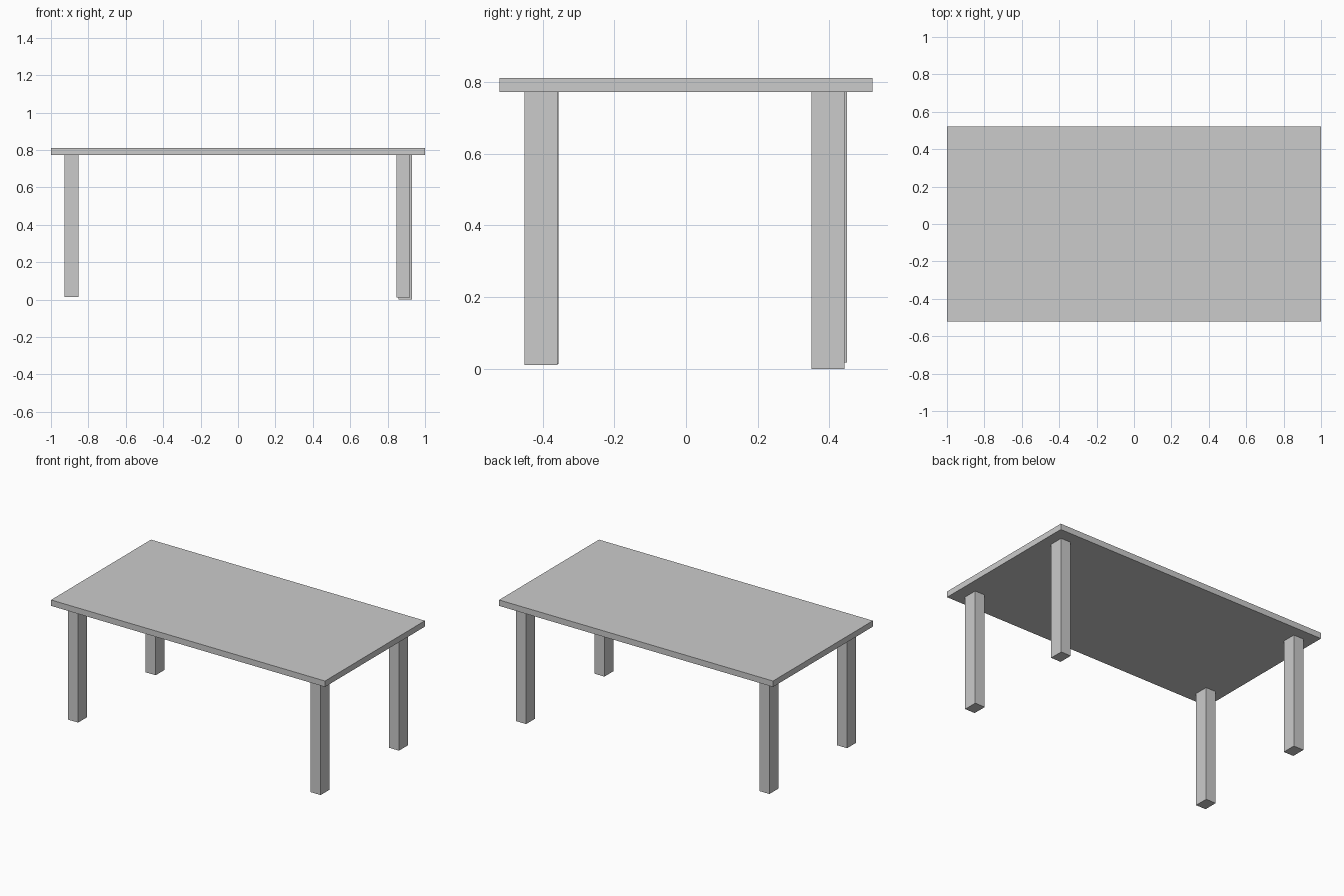
import bpy

if "Cube" in bpy.data.objects:
    bpy.data.objects.remove(bpy.data.objects["Cube"])


def box(name, x0, x1, y0, y1, z0, z1):
    bpy.ops.mesh.primitive_cube_add(size=1)
    ob = bpy.context.object
    ob.name = name
    ob.location = ((x0 + x1) / 2, (y0 + y1) / 2, (z0 + z1) / 2)
    ob.scale = (x1 - x0, y1 - y0, z1 - z0)
    bpy.ops.object.transform_apply(location=True, rotation=False, scale=True)
    return ob


UNDERSIDE = 0.772
LEG_X, LEG_Y = 0.073, 0.092

# Table top
box("table_top", -1, 1, -0.521, 0.521, UNDERSIDE, 0.811)

# Legs, slightly uneven in position and length: centre x, centre y, foot height
legs = {
    "front_left_leg": (-0.890, -0.402, 0.013),
    "front_right_leg": (0.883, -0.405, 0.010),
    "back_left_leg": (-0.888, 0.404, 0.018),
    "back_right_leg": (0.894, 0.396, 0.0),
}
for name, (x, y, foot) in legs.items():
    box(name, x - LEG_X / 2, x + LEG_X / 2,
        y - LEG_Y / 2, y + LEG_Y / 2, foot, UNDERSIDE)
